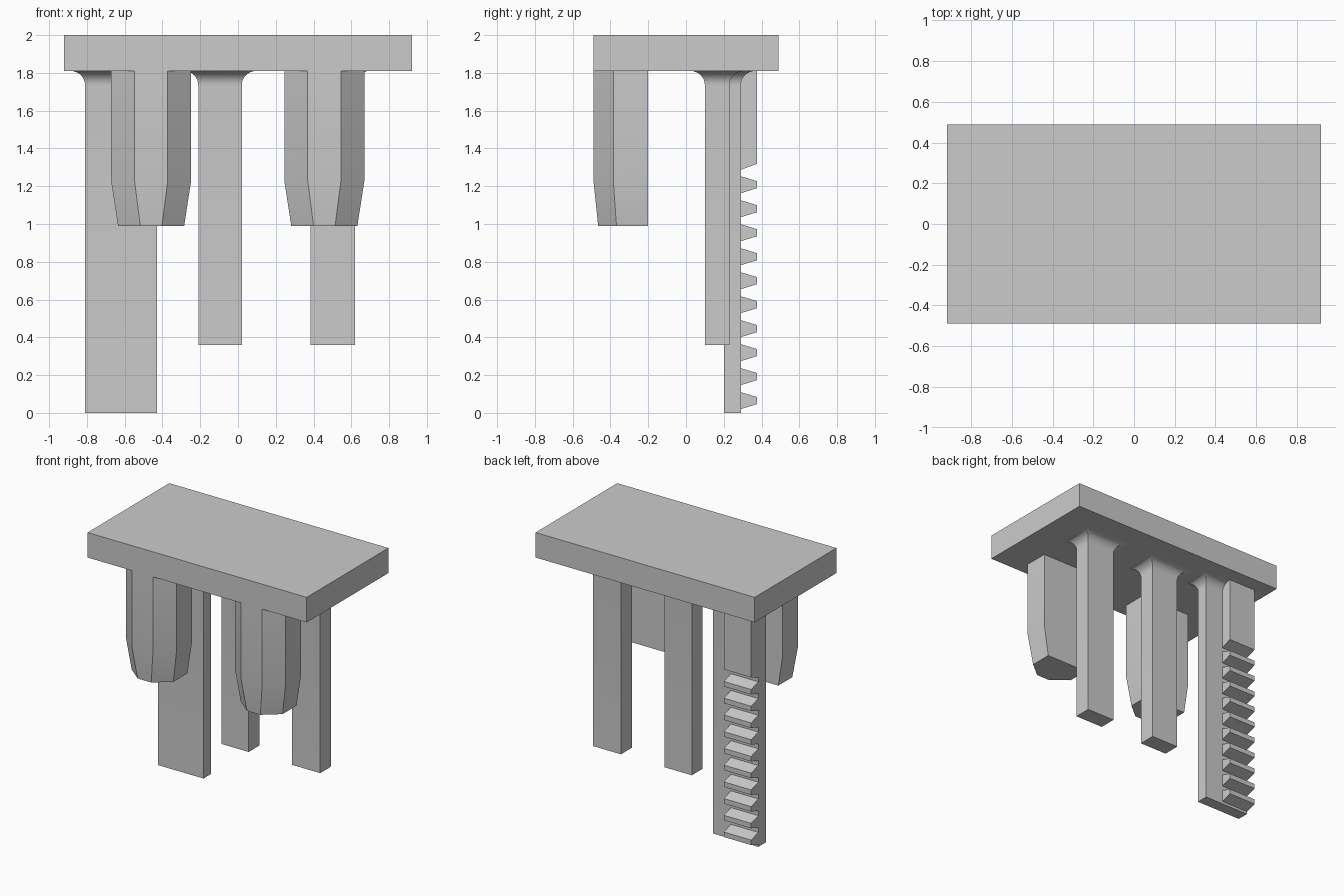
import bpy, bmesh, math
from mathutils import Vector

cube = bpy.data.objects.get("Cube")
if cube:
    bpy.data.objects.remove(cube, do_unlink=True)

grey = bpy.data.materials.new("plain grey")
grey.use_nodes = True
colour = (0.6, 0.6, 0.6, 1)
grey.diffuse_color = colour
grey.node_tree.nodes["Principled BSDF"].inputs["Base Color"].default_value = colour

PLATE_BOTTOM = 1.81
FILLET = 0.075


def loft(name, rings, smooth=False):
    """Skin a stack of equal-length point rings and cap both ends."""
    bm = bmesh.new()
    loops = [[bm.verts.new(p) for p in ring] for ring in rings]
    for a, b in zip(loops, loops[1:]):
        for i in range(len(a)):
            j = (i + 1) % len(a)
            bm.faces.new((a[i], a[j], b[j], b[i]))
    bm.faces.new(loops[0])
    bm.faces.new(loops[-1])
    bmesh.ops.recalc_face_normals(bm, faces=bm.faces)
    mesh = bpy.data.meshes.new(name)
    bm.to_mesh(mesh)
    bm.free()
    mesh.materials.append(grey)
    obj = bpy.data.objects.new(name, mesh)
    bpy.context.collection.objects.link(obj)
    if smooth:
        bpy.ops.object.select_all(action='DESELECT')
        obj.select_set(True)
        bpy.context.view_layer.objects.active = obj
        bpy.ops.object.shade_smooth_by_angle(angle=math.radians(30))
    return obj


def rect(x0, x1, y0, y1, z, grow=0):
    return [(x0 - grow, y0 - grow, z), (x1 + grow, y0 - grow, z),
            (x1 + grow, y1 + grow, z), (x0 - grow, y1 + grow, z)]


def filleted_leg(name, x0, x1, y0, y1, bottom, steps=8):
    """Straight bar whose top flares into the plate with a concave fillet."""
    rings = [rect(x0, x1, y0, y1, bottom)]
    for i in range(steps + 1):
        a = math.pi / 2 * i / steps
        rings.append(rect(x0, x1, y0, y1,
                          PLATE_BOTTOM - FILLET * (1 - math.sin(a)),
                          FILLET * (1 - math.cos(a))))
    loft(name, rings, smooth=True)


def guide_ring(cx, half, flat, front, shoulder, z):
    back = -0.2
    return [(cx - half, back, z), (cx - half, shoulder, z), (cx - flat, front, z),
            (cx + flat, front, z), (cx + half, shoulder, z), (cx + half, back, z)]


# Top plate
loft("top_plate", [rect(-0.92, 0.92, -0.49, 0.49, z) for z in (PLATE_BOTTOM, 2)])

# Tapered front guides with chamfered corners
for name, cx in (("right_guide", -0.46), ("left_guide", 0.457)):
    loft(name, [guide_ring(cx, 0.175, 0.057, -0.465, -0.368, 0.99),
                guide_ring(cx, 0.212, 0.088, -0.49, -0.385, 1.23),
                guide_ring(cx, 0.212, 0.088, -0.49, -0.385, PLATE_BOTTOM)], smooth=True)

# Rear legs and the longer rack bar
filleted_leg("middle_leg", -0.21, 0.02, 0.1, 0.23, 0.36)
filleted_leg("left_leg", 0.385, 0.62, 0.1, 0.23, 0.36)
filleted_leg("rack_bar", -0.81, -0.43, 0.2, 0.29, 0)

# Rack pad and teeth, extruded along x
ROOT, TIP = 0.29, 0.375


def rack_piece(name, profile):
    loft(name, [[Vector((x, y, z)) for y, z in profile] for x in (-0.81, -0.58)])


rack_piece("rack_pad", [(ROOT, 1.287), (TIP, 1.318), (TIP, PLATE_BOTTOM), (ROOT, PLATE_BOTTOM)])
for i in range(10):
    z = 0.065 + 0.127 * i
    rack_piece(f"rack_tooth_{i + 1}", [(ROOT, z - 0.045), (TIP, z - 0.019),
                                       (TIP, z + 0.019), (ROOT, z + 0.045)])
